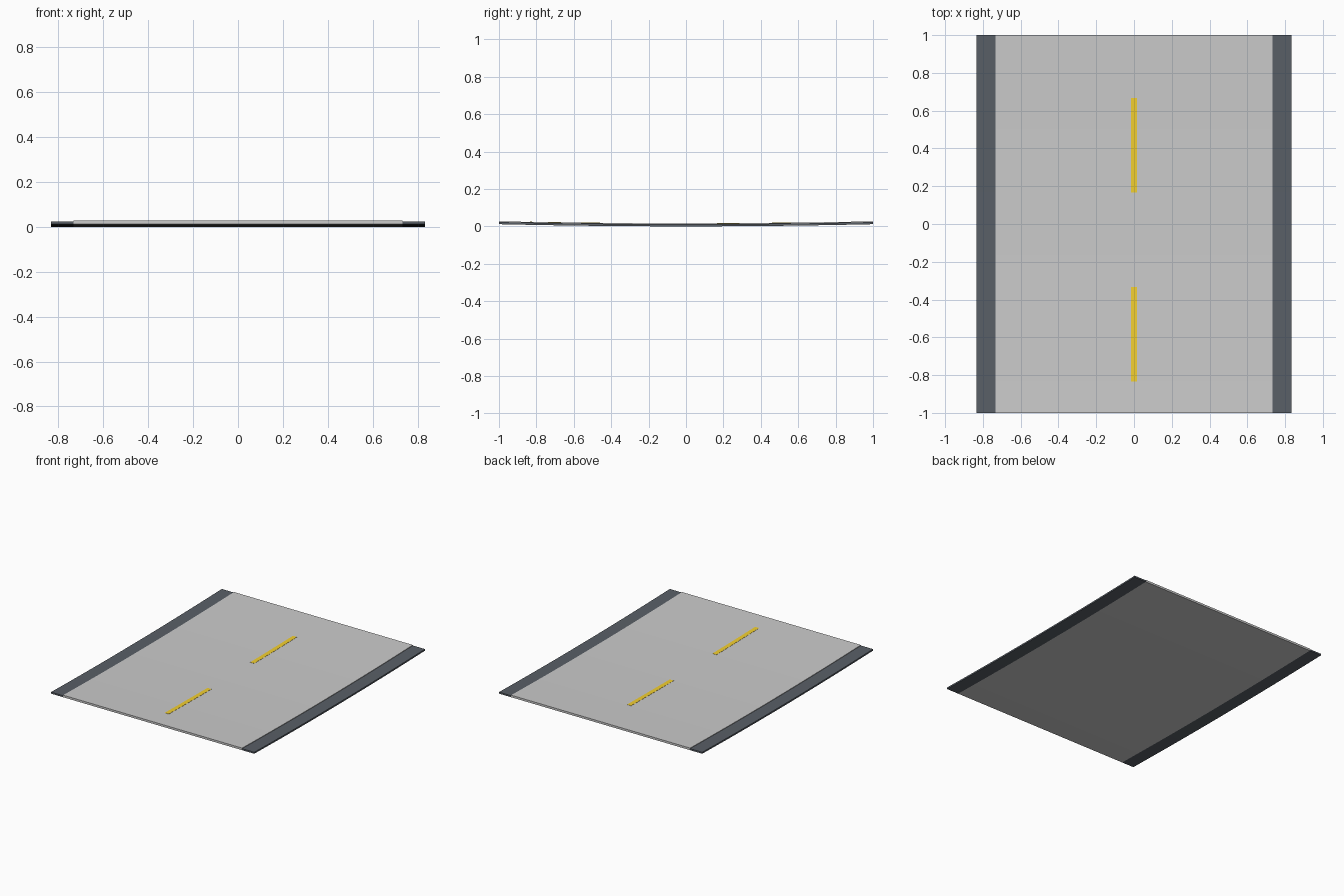
import bpy, bmesh

if "Cube" in bpy.data.objects:
    bpy.data.objects.remove(bpy.data.objects["Cube"])

SAG = 0.0115   # rise of the road ends above the middle


def material(name, color):
    m = bpy.data.materials.new(name)
    m.diffuse_color = (*color, 1)
    m.use_nodes = True
    m.node_tree.nodes["Principled BSDF"].inputs["Base Color"].default_value = m.diffuse_color
    return m


def strip(name, x0, x1, y0, y1, z0, z1, segs, mat=None):
    """Box swept along y, following the shallow valley curve."""
    bm = bmesh.new()
    rings = []
    for i in range(segs + 1):
        y = y0 + (y1 - y0) * i / segs
        z = SAG * y * y
        rings.append([bm.verts.new((px, y, z + pz))
                      for px, pz in ((x0, z0), (x1, z0), (x1, z1), (x0, z1))])
    for a, b in zip(rings, rings[1:]):
        for k in range(4):
            n = (k + 1) % 4
            bm.faces.new((a[k], a[n], b[n], b[k]))
    bm.faces.new(rings[0])
    bm.faces.new(rings[-1])
    bmesh.ops.recalc_face_normals(bm, faces=bm.faces)
    me = bpy.data.meshes.new(name)
    bm.to_mesh(me)
    bm.free()
    ob = bpy.data.objects.new(name, me)
    bpy.context.collection.objects.link(ob)
    if mat:
        me.materials.append(mat)
    return ob


dark = material("shoulder_grey", (0.10, 0.115, 0.135))
yellow = material("marking_yellow", (0.9, 0.63, 0.03))

# road slab
strip("road_surface", -0.733, 0.733, -1, 1, 0, 0.0155, 12)

# lower dark shoulders on both sides
for side, x0, x1 in (("left", -0.833, -0.733), ("right", 0.733, 0.833)):
    strip(side + "_shoulder", x0, x1, -1, 1, 0, 0.0115, 12, dark)

# centre line dashes
for name, y0 in (("front_dash", -5 / 6), ("back_dash", 1 / 6)):
    strip(name, -0.0165, 0.0165, y0, y0 + 0.5, 0.0145, 0.0167, 3, yellow)
